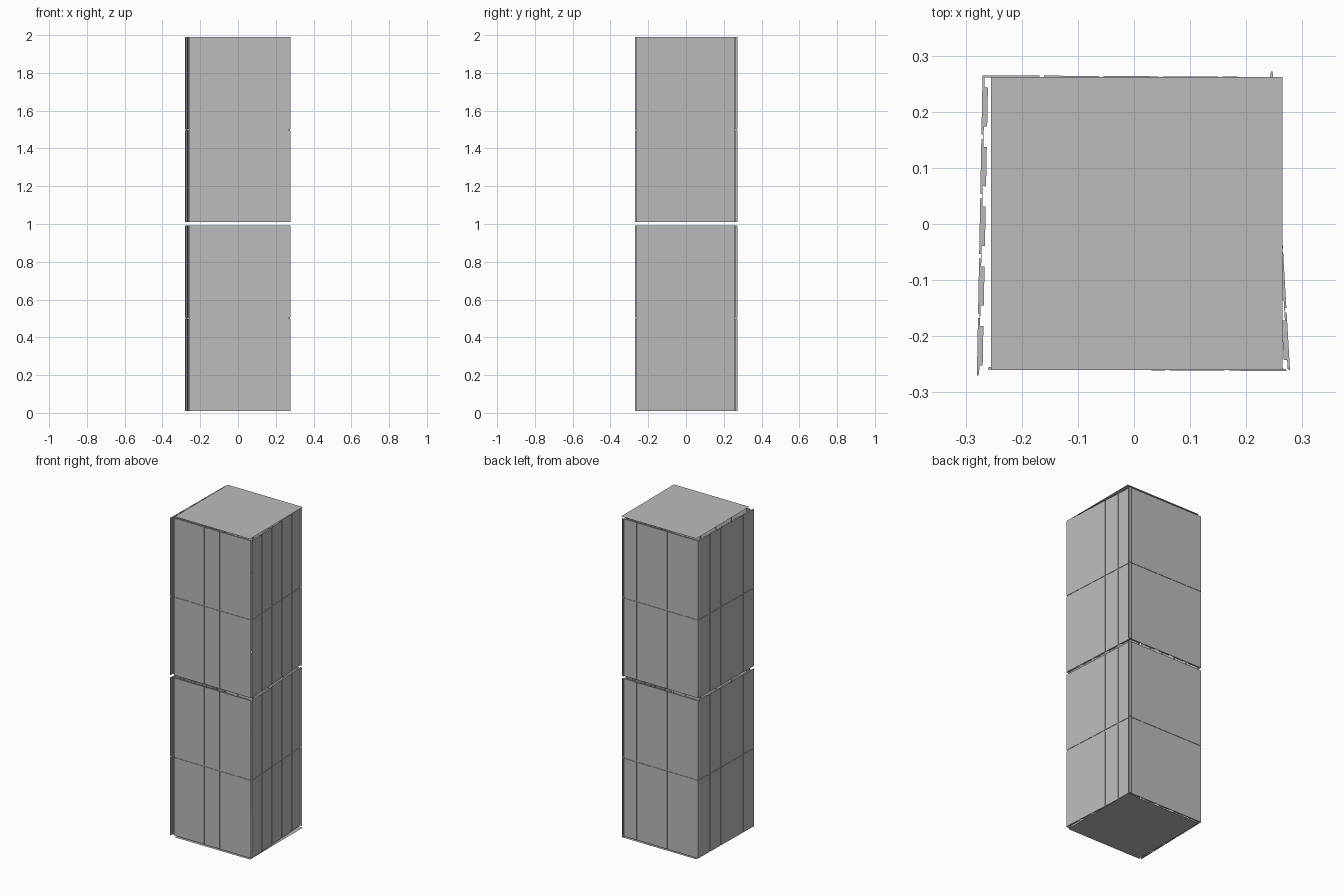
import bpy, bmesh
from mathutils import Vector

if "Cube" in bpy.data.objects:
    bpy.data.objects.remove(bpy.data.objects["Cube"])

grey = bpy.data.materials.new("plain_grey")
grey.diffuse_color = (0.5, 0.5, 0.5, 1)
grey.use_nodes = True
grey.node_tree.nodes["Principled BSDF"].inputs["Base Color"].default_value = grey.diffuse_color


def finish(bm, name):
    bmesh.ops.recalc_face_normals(bm, faces=bm.faces)
    mesh = bpy.data.meshes.new(name)
    bm.to_mesh(mesh)
    bm.free()
    mesh.materials.append(grey)
    obj = bpy.data.objects.new(name, mesh)
    bpy.context.collection.objects.link(obj)
    return obj


def wall_box(bm, start, end, u0, u1, d0, d1, z0, z1):
    """Box along a wall line: u along the wall, d depth inwards, z height."""
    along = (end - start).normalized()
    inward = Vector((-along.y, along.x, 0))
    ring = [start + along * u + inward * d
            for u, d in ((u0, d0), (u1, d0), (u1, d1), (u0, d1))]
    low = [bm.verts.new((p.x, p.y, z0)) for p in ring]
    high = [bm.verts.new((p.x, p.y, z1)) for p in ring]
    bm.faces.new(low[::-1])
    bm.faces.new(high)
    for i in range(4):
        j = (i + 1) % 4
        bm.faces.new((low[i], low[j], high[j], high[i]))


# Slightly crooked wall lines, counter-clockwise seen from above
walls = {
    "front": ((-0.26, -0.259), (0.272, -0.262)),
    "right": ((0.278, -0.26), (0.247, 0.272)),
    "back": ((0.26, 0.262), (-0.27, 0.265)),
    "left": ((-0.27, 0.262), (-0.28, -0.27)),
}
storeys = ((0.01, 0.496), (0.504, 0.993), (1.01, 1.496), (1.504, 1.99))
blocks = ((0.01, 0.993), (1.01, 1.99))
COUNT, GAP = 5, 0.008

for side, (a, b) in walls.items():
    a, b = Vector((*a, 0)), Vector((*b, 0))
    length = (b - a).length
    pitch = length / COUNT
    # Outer facade panels
    bm = bmesh.new()
    for z0, z1 in storeys:
        for i in range(COUNT):
            u0 = i * pitch + (GAP / 2 if i else 0)
            u1 = (i + 1) * pitch - (GAP / 2 if i < COUNT - 1 else 0)
            wall_box(bm, a, b, u0, u1, 0, 0.003, z0, z1)
    finish(bm, side + "_panels")
    # Thin sheet closing the joints, one per two-storey block
    bm = bmesh.new()
    for z0, z1 in blocks:
        wall_box(bm, a, b, 0.002, length - 0.002, 0.003, 0.004, z0, z1)
    finish(bm, side + "_backing")
    # Inner ribs behind each panel
    bm = bmesh.new()
    for z0, z1 in storeys:
        for i in range(COUNT):
            mid = (i + 0.5) * pitch
            wall_box(bm, a, b, mid - 0.035, mid + 0.035, 0.004, 0.01, z0, z1)
    finish(bm, side + "_inner_ribs")

# Flat roof and base sheets
for name, z, flip in (("roof", 2.0, False), ("base", 0.0, True)):
    bm = bmesh.new()
    pts = [(-0.255, -0.26), (0.265, -0.26), (0.265, 0.262), (-0.255, 0.262)]
    vs = [bm.verts.new((x, y, z)) for x, y in pts]
    face = bm.faces.new(vs[::-1] if flip else vs)
    mesh = bpy.data.meshes.new(name)
    bm.to_mesh(mesh)
    bm.free()
    mesh.materials.append(grey)
    bpy.context.collection.objects.link(bpy.data.objects.new(name, mesh))
